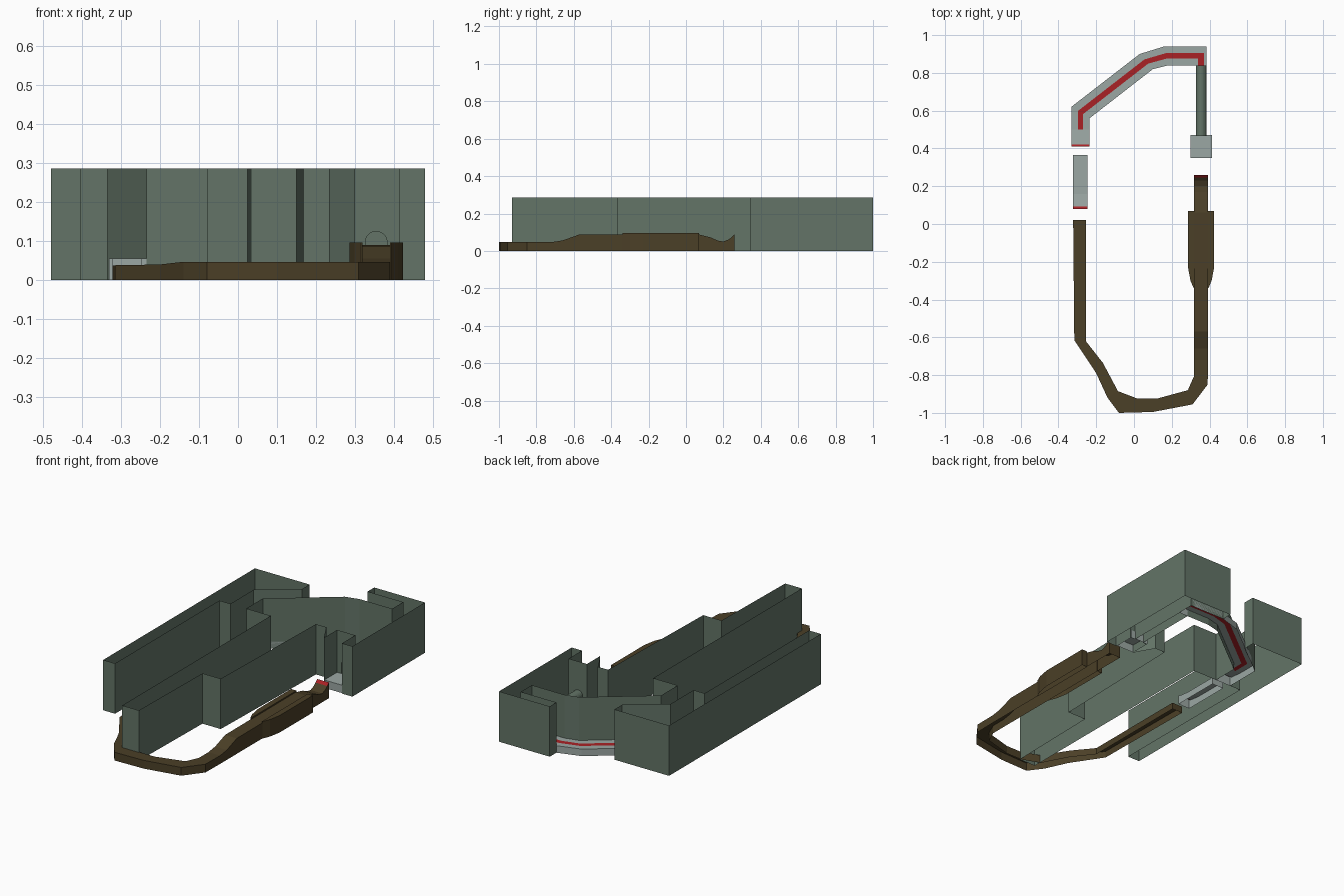
import bpy, bmesh, math

if "Cube" in bpy.data.objects:
    bpy.data.objects.remove(bpy.data.objects["Cube"])

H = 0.287          # wall height


def material(name, rgb):
    m = bpy.data.materials.new(name)
    m.diffuse_color = (*rgb, 1)
    m.use_nodes = True
    m.node_tree.nodes["Principled BSDF"].inputs["Base Color"].default_value = m.diffuse_color
    return m


GREEN = material("grey green", (0.125, 0.175, 0.135))
BROWN = material("dark brown", (0.07, 0.05, 0.02))
GREY = material("light grey", (0.33, 0.39, 0.37))
RED = material("marker red", (0.40, 0.015, 0.018))


def finish(name, bm, mats):
    bmesh.ops.remove_doubles(bm, verts=bm.verts, dist=0.0002)
    me = bpy.data.meshes.new(name)
    bm.to_mesh(me)
    bm.free()
    for m in mats:
        me.materials.append(m)
    ob = bpy.data.objects.new(name, me)
    bpy.context.collection.objects.link(ob)
    return ob


def poly(bm, pts, mat=0):
    f = bm.faces.new([bm.verts.new(p) for p in pts])
    f.material_index = mat


def walls(name, outline, skip=()):
    """Open-topped vertical walls round a plan outline (anticlockwise)."""
    bm = bmesh.new()
    n = len(outline)
    for i in range(n):
        if i in skip:
            continue
        (x0, y0), (x1, y1) = outline[i], outline[(i + 1) % n]
        poly(bm, [(x0, y0, 0), (x1, y1, 0), (x1, y1, H), (x0, y0, H)])
    return finish(name, bm, [GREEN])


def ribbon(name, stations, mats, ts=(0, 1), rule=lambda i, j: 0):
    """Road strip: stations are (left xy, right xy, z); skirts reach the ground."""
    bm = bmesh.new()
    rows = []
    for (ax, ay), (bx, by), z in stations:
        rows.append([(ax + (bx - ax) * t, ay + (by - ay) * t, z) for t in ts])
    ground = lambda p: (p[0], p[1], 0)
    for i in range(len(rows) - 1):
        r, s = rows[i], rows[i + 1]
        for j in range(len(ts) - 1):
            poly(bm, [r[j], r[j + 1], s[j + 1], s[j]], rule(i, j))
        poly(bm, [ground(r[0]), r[0], s[0], ground(s[0])])
        poly(bm, [r[-1], ground(r[-1]), ground(s[-1]), s[-1]])
    for r, flip in ((rows[0], 1), (rows[-1], -1)):
        poly(bm, [ground(r[0]), ground(r[-1]), r[-1], r[0]][::flip])
    return finish(name, bm, mats)


# Left building
walls("left_building", [
    (-.48, -.53), (-.405, -.53), (-.405, .41), (-.335, .41), (-.335, .62),
    (-.135, .768), (-.135, .838), (-.48, .838)])

# Main building; the two tunnel mouths are left out and built as portals
main = [
    (-.08, -.93), (.025, -.93), (.035, -.37), (.15, -.37), (.17, .46),
    (.235, .46), (.30, .345), (.30, .465), (.415, .465), (.415, .345),
    (.48, .345), (.48, 1), (.16, 1), (.16, .94), (.385, .94), (.385, .84),
    (.18, .84), (.10, .82), (-.235, .56), (-.235, .41), (-.08, .41)]
walls("main_building", main, skip=(7, 15))

# Tunnel arch and its portals
CX, R, SPRING = .355, .028, .097
arch = [(CX - R, 0)]
for k in range(13):
    a = math.pi * (1 - k / 12)
    arch.append((CX + R * math.cos(a), SPRING + R * math.sin(a)))
arch.append((CX + R, 0))

bm = bmesh.new()
for (x0, z0), (x1, z1) in zip(arch, arch[1:]):
    poly(bm, [(x0, .465, z0), (x1, .465, z1), (x1, .84, z1), (x0, .84, z0)])
finish("tunnel", bm, [GREEN])

for name, xa, xb, y in (("front_portal", .30, .415, .465),
                        ("rear_portal", .18, .385, .84)):
    bm = bmesh.new()
    ring = [(xa, 0)] + arch + [(xb, 0), (xb, H), (xa, H)]
    pts = [(x, y, z) for x, z in ring]
    poly(bm, pts if y < .5 else pts[::-1])
    finish(name, bm, [GREEN])

# Curved grey road with a red centre line and a red jump lip
P = .04
road = [
    ((-.332, .41), (-.235, .41), .055), ((-.332, .422), (-.235, .422), .047),
    ((-.332, .50), (-.235, .50), P), ((-.332, .62), (-.235, .56), P),
    ((.03, .90), (.10, .82), P), ((.16, .94), (.18, .84), P),
    ((.34, .94), (.34, .84), P), ((.37, .94), (.37, .84), P),
    ((.385, .94), (.385, .84), P)]


def road_colour(i, j):
    if i == 0 or (2 <= i <= 5 and j == 1) or (i == 6 and j >= 1):
        return 1
    return 0


ribbon("curved_road", road, [GREY, RED], (0, .36, .64, 1), road_colour)

# Jump pads
ribbon("left_jump_pad", [
    ((-.322, .08), (-.247, .08), .055), ((-.322, .092), (-.247, .092), .048),
    ((-.322, .16), (-.247, .16), P), ((-.322, .365), (-.247, .365), P)],
    [GREY, RED], rule=lambda i, j: 1 if i == 0 else 0)
ribbon("landing_pad", [((.30, .35), (.412, .35), .045),
                       ((.30, .47), (.412, .47), .045)], [GREY])

# Brown road: left straight, front bend, then the right straight by its profile
track = [
    ((-.322, .02), (-.255, .02), .038), ((-.316, -.615), (-.255, -.62), .038),
    ((-.20, -.79), (-.165, -.735), .04), ((-.14, -.92), (-.085, -.885), .047),
    ((-.08, -1), (.02, -.925), .047), ((.10, -.995), (.12, -.925), .047),
    ((.31, -.955), (.285, -.88), .047), ((.39, -.85), (.318, -.805), .047)]
for y, z in [(-.72, .047), (-.66, .056), (-.57, .088), (.06, .09), (.13, .073),
             (.17, .055), (.20, .05), (.23, .062), (.245, .075), (.26, .09)]:
    track.append(((.392, y), (.318, y), z))
last = len(track) - 2
ribbon("brown_road", track, [BROWN, RED],
       rule=lambda i, j: 1 if i == last else 0)

# Raised shoulders beside the right straight
for name, side in (("left_shoulder", -1), ("right_shoulder", 1)):
    st = []
    for y, w in [(.07, .069), (-.23, .069), (-.30, .056), (-.34, .039)]:
        pair = [(.355 + side * w, y), (.355 + side * .035, y)]
        st.append((*pair[::side], .097))
    ribbon(name, st, [BROWN])
